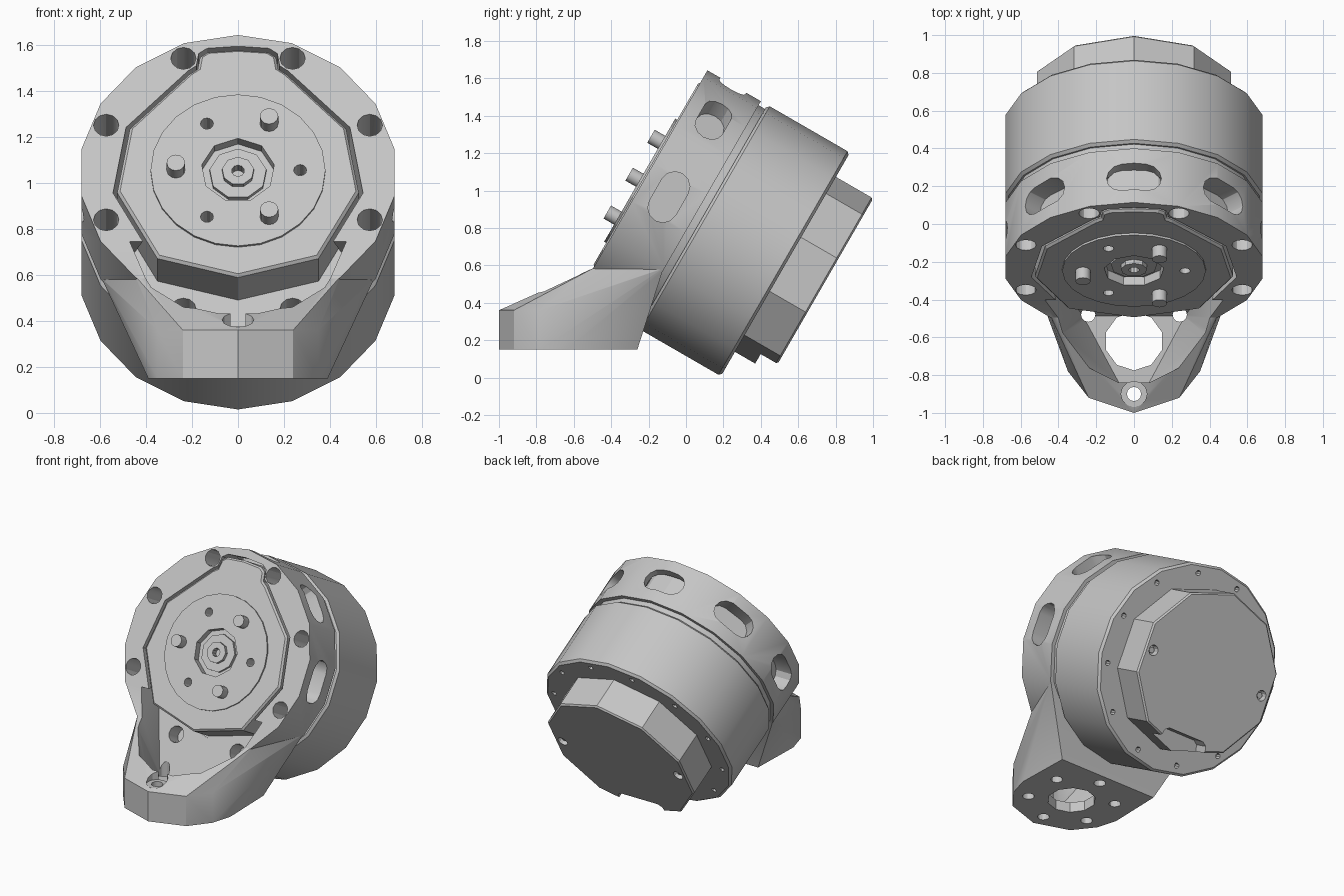
import bpy, bmesh
from math import sin, cos, pi, radians
from mathutils import Matrix, Vector

if "Cube" in bpy.data.objects:
    bpy.data.objects.remove(bpy.data.objects["Cube"])

grey = bpy.data.materials.new("machined_grey")
grey.use_nodes = True
COLOUR = (0.56, 0.56, 0.56, 1)
grey.diffuse_color = COLOUR
grey.node_tree.nodes["Principled BSDF"].inputs["Base Color"].default_value = COLOUR

# Tilted motor frame: local x across, y up the face, z out of the front
TILT = Matrix.Translation((0, 0.09, 0.86)) @ Matrix.Rotation(radians(60), 4, 'X')
UPRIGHT = Matrix.Identity(4)


def polar(r, deg):
    return (r * sin(radians(deg)), r * cos(radians(deg)))


def ngon(n, r, centre=(0, 0), start=0):
    pts = [polar(r, start + 360 * i / n) for i in range(n)]
    return [(centre[0] + x, centre[1] + y) for x, y in pts]


def mirrored(half):
    """Close a right-hand outline by adding its left-hand copy."""
    return half + [(-x, y) for x, y in reversed(half) if abs(x) > 1e-4]


def finish(name, bm):
    bmesh.ops.recalc_face_normals(bm, faces=bm.faces)
    mesh = bpy.data.meshes.new(name)
    bm.to_mesh(mesh)
    bm.free()
    mesh.materials.append(grey)
    obj = bpy.data.objects.new(name, mesh)
    bpy.context.collection.objects.link(obj)
    return obj


def prism(name, outline, z0, z1, frame=TILT):
    bm = bmesh.new()
    face = bm.faces.new([bm.verts.new((x, y, z0)) for x, y in outline])
    new = bmesh.ops.extrude_face_region(bm, geom=[face])["geom"]
    bmesh.ops.translate(bm, vec=(0, 0, z1 - z0),
                        verts=[v for v in new if isinstance(v, bmesh.types.BMVert)])
    bm.transform(frame)
    return finish(name, bm)


def hull(name, points):
    bm = bmesh.new()
    for p in points:
        bm.verts.new(p)
    res = bmesh.ops.convex_hull(bm, input=bm.verts)
    bmesh.ops.delete(bm, geom=[v for v in bm.verts if not v.link_faces], context='VERTS')
    return finish(name, bm)


def apply(obj, mod):
    with bpy.context.temp_override(object=obj, active_object=obj, selected_objects=[obj]):
        bpy.ops.object.modifier_apply(modifier=mod.name)


def combine(obj, others, operation='DIFFERENCE'):
    for other in others:
        mod = obj.modifiers.new("combine", 'BOOLEAN')
        mod.operation, mod.solver, mod.object = operation, 'EXACT', other
        apply(obj, mod)
        bpy.data.objects.remove(other)


def bevel(obj, width):
    mod = obj.modifiers.new("bevel", 'BEVEL')
    mod.width, mod.segments, mod.limit_method = width, 1, 'ANGLE'
    mod.angle_limit = radians(50)
    apply(obj, mod)


def drill(r, centre, z0, z1, frame=TILT, n=12):
    return prism("cutter", ngon(n, r, centre), z0, z1, frame)


def smooth(obj, angle=30):
    bpy.ops.object.select_all(action='DESELECT')
    obj.select_set(True)
    bpy.context.view_layer.objects.active = obj
    bpy.ops.object.shade_smooth_by_angle(angle=radians(angle))


# Outline of the front plate, with the tab at its top
plate_outline = mirrored([(0, 0.615), (0.13, 0.605), (0.165, 0.58), (0.175, 0.52), (0.21, 0.495),
                          (0.47, 0.22), (0.525, -0.1), (0.35, -0.43), (0, -0.525)])

# Mounting ring
bracket = prism("mounting_bracket", ngon(18, 0.69), 0.04, 0.37)

# Foot, blended from a rounded base up to the lower ring
base = mirrored([(0, -1), (0.24, -0.92), (0.35, -0.78), (0.39, -0.64), (0.38, -0.26)])
points = [Vector((x, y, 0.15)) for x, y in base]
points += [Vector((x, y, 0.36)) for x, y in base if y < -0.5]
points += [TILT @ Vector((*polar(0.685, a), 0.045)) for a in range(120, 241, 20)]
points += [TILT @ Vector((*polar(0.685, a), 0.365)) for a in range(140, 221, 20)]
combine(bracket, [hull("foot", points)], 'UNION')

# Recess around the plate and hollow in the foot
recess = prism("cutter", [(x * 1.035, y * 1.03) for x, y in plate_outline], 0.17, 0.6)
hollow = []
for s in (-1, 1):
    hollow += [(s * 0.08, -0.84, 0.22), (s * 0.08, -0.84, 0.75), (s * 0.27, -0.487, 0.22),
               (s * 0.48, -0.2, 0.7), (s * 0.46, -0.65, 0.8)]
combine(bracket, [recess, hull("cutter", hollow)])

# Ring bolt holes
combine(bracket, [drill(0.055, polar(0.62, 22.5 + 45 * i), 0.06, 0.6) for i in range(8)])

# Rounded slots around the ring
slot_outline = [(s * 0.065 + 0.08 * sin(radians(a)) * s, 0.08 * cos(radians(a)) * s)
                for s in (1, -1) for a in range(0, 181, 30)]
for angle in (-90, -45, 0, 45, 90):
    frame = (TILT @ Matrix.Rotation(radians(-angle), 4, 'Z') @ Matrix.Translation((0, 0, 0.21))
             @ Matrix.Rotation(radians(-90), 4, 'X'))
    combine(bracket, [prism("cutter", slot_outline, 0.56, 0.8, frame)])

# Central opening and screw holes through the foot
foot_centre = (0, -0.62)
combine(bracket, [drill(0.155, foot_centre, 0.1, 0.34, UPRIGHT, 10)])
for i in range(6):
    x, y = polar(0.28, 60 * i)
    top = 0.4 if i in (1, 3, 5) else 0.22
    combine(bracket, [drill(0.038, (x, y + foot_centre[1]), 0.1, top, UPRIGHT)])
smooth(bracket)

# Screw boss at the tip of the foot
boss = prism("foot_screw_boss", ngon(12, 0.07, (0, -0.9)), 0.25, 0.375, UPRIGHT)
combine(boss, [drill(0.038, (0, -0.9), 0.1, 0.5, UPRIGHT)])
combine(bracket, [drill(0.069, (0, -0.9), 0.3, 0.5, UPRIGHT), drill(0.038, (0, -0.9), 0.1, 0.5, UPRIGHT)])
smooth(boss, 35)

# Front plate with its hub recess
plate = prism("front_plate", plate_outline, 0.03, 0.378)
bevel(plate, 0.012)
combine(plate, [drill(0.16, (0, 0), 0.34, 0.5, n=9)])

# Output disc
disc = prism("output_disc", ngon(24, 0.38), 0.36, 0.39)
combine(disc, [drill(0.16, (0, 0), 0.3, 0.5, n=9)])
for i in range(3):
    hole = polar(0.27, 90 + 120 * i)
    combine(disc, [drill(0.028, hole, 0.3, 0.5)])
    combine(plate, [drill(0.028, hole, 0.3, 0.5)])
    pin = prism("drive_pin", ngon(12, 0.04, polar(0.27, 30 + 120 * i)), 0.37, 0.455)
    smooth(pin, 35)

# Stepped hub in the middle
for name, r, top in (("hub_step", 0.125, 0.36), ("hub_centre", 0.07, 0.385)):
    hub = prism(name, ngon(9, r), 0.32, top)
    combine(hub, [drill(0.028, (0, 0), 0.33, 0.5, n=10)])

# Motor housing and the neck behind the ring
smooth(prism("motor_neck", ngon(18, 0.665), -0.02, 0.06))
housing = prism("motor_housing", ngon(18, 0.69), -0.51, 0)
bevel(housing, 0.015)
combine(housing, [drill(0.018, polar(0.62, 15 + 30 * i), -0.6, -0.47, n=8) for i in range(12)])
smooth(housing)

# Rear cap with a cable notch and two screws
cap = prism("rear_cap", ngon(10, 0.54), -0.74, -0.5)
bevel(cap, 0.01)
notch = mirrored([(0, -0.42), (0.14, -0.42), (0.17, -0.44), (0.21, -0.6), (0, -0.6)])
combine(cap, [prism("cutter", notch, -0.8, -0.635)])
for s in (-1, 1):
    combine(cap, [drill(0.035, (s * 0.45, 0), -0.8, -0.69)])
    prism("cap_screw", ngon(10, 0.02, (s * 0.45, 0)), -0.72, -0.68)
